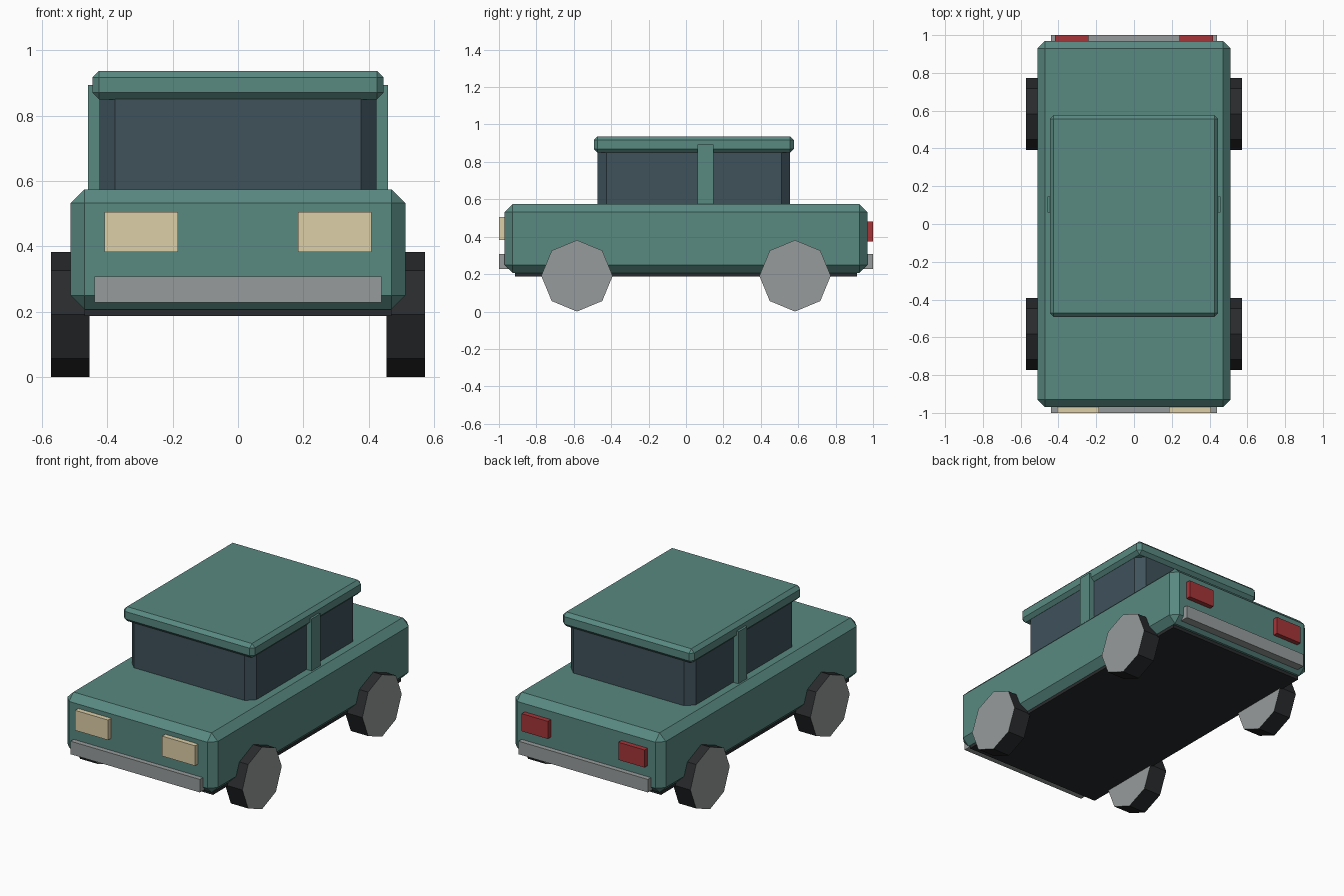
import bpy, bmesh
from mathutils import Matrix, Vector

if "Cube" in bpy.data.objects:
    bpy.data.objects.remove(bpy.data.objects["Cube"])


def material(name, r, g, b):
    m = bpy.data.materials.new(name)
    m.diffuse_color = (r, g, b, 1)
    m.use_nodes = True
    m.node_tree.nodes["Principled BSDF"].inputs["Base Color"].default_value = m.diffuse_color
    return m


PAINT = material("paint", 0.10, 0.25, 0.22)
GLASS = material("glass", 0.05, 0.085, 0.105)
RUBBER = material("rubber", 0.022, 0.024, 0.026)
METAL = material("metal", 0.31, 0.33, 0.33)
LAMP = material("lamp", 0.72, 0.62, 0.39)
RED = material("red", 0.38, 0.035, 0.04)


def finish(bm, name, *mats):
    bmesh.ops.recalc_face_normals(bm, faces=bm.faces)
    me = bpy.data.meshes.new(name)
    bm.to_mesh(me)
    bm.free()
    for m in mats:
        me.materials.append(m)
    ob = bpy.data.objects.new(name, me)
    bpy.context.collection.objects.link(ob)
    return ob


def box(name, x, y, z, mat, bevel=0):
    """Box from (min, max) ranges, with optional one-step chamfer."""
    bm = bmesh.new()
    bmesh.ops.create_cube(bm, size=1)
    for v in bm.verts:
        v.co = Vector([(a + b) / 2 + c * (b - a) for (a, b), c in zip((x, y, z), v.co)])
    if bevel:
        bmesh.ops.bevel(bm, geom=bm.edges[:], offset=bevel, segments=1,
                        affect='EDGES', profile=0.5)
    return finish(bm, name, mat)


def wheel(name, x, y):
    """Eight-sided wheel: dark tread, metal side faces."""
    bm = bmesh.new()
    bmesh.ops.create_cone(bm, cap_ends=True, segments=8, radius1=0.191,
                          radius2=0.191, depth=0.118)
    for f in bm.faces:
        f.material_index = 1 if len(f.verts) == 8 else 0
    bm.transform(Matrix.Translation((x, y, 0.191)) @ Matrix.Rotation(1.5707963, 4, 'Y'))
    return finish(bm, name, RUBBER, METAL)


# Body, underside, cabin and roof
box("body", (-0.512, 0.512), (-0.97, 0.97), (0.207, 0.574), PAINT, 0.042)
box("chassis", (-0.47, 0.47), (-0.914, 0.914), (0.187, 0.25), RUBBER)
box("cabin_windows", (-0.424, 0.424), (-0.473, 0.557), (0.51, 0.897), GLASS, 0.047)
box("roof", (-0.446, 0.446), (-0.493, 0.577), (0.849, 0.937), PAINT, 0.021)

# Bumpers
box("front_bumper", (-0.44, 0.44), (-1.0, -0.94), (0.227, 0.307), METAL)
box("rear_bumper", (-0.44, 0.44), (0.94, 1.0), (0.227, 0.307), METAL)

# Mirrored pillars, lights and wheels
for s, side in ((-1, "left"), (1, "right")):
    def mx(a, b):
        return tuple(sorted((s * a, s * b)))
    box("pillar_" + side, mx(0.415, 0.459), (0.061, 0.146), (0.55, 0.894), PAINT)
    box("headlight_" + side, mx(0.184, 0.408), (-1.0, -0.94), (0.382, 0.505), LAMP)
    box("taillight_" + side, mx(0.24, 0.418), (0.94, 1.0), (0.374, 0.482), RED)
    wheel("front_wheel_" + side, s * 0.513, -0.583)
    wheel("rear_wheel_" + side, s * 0.513, 0.583)
